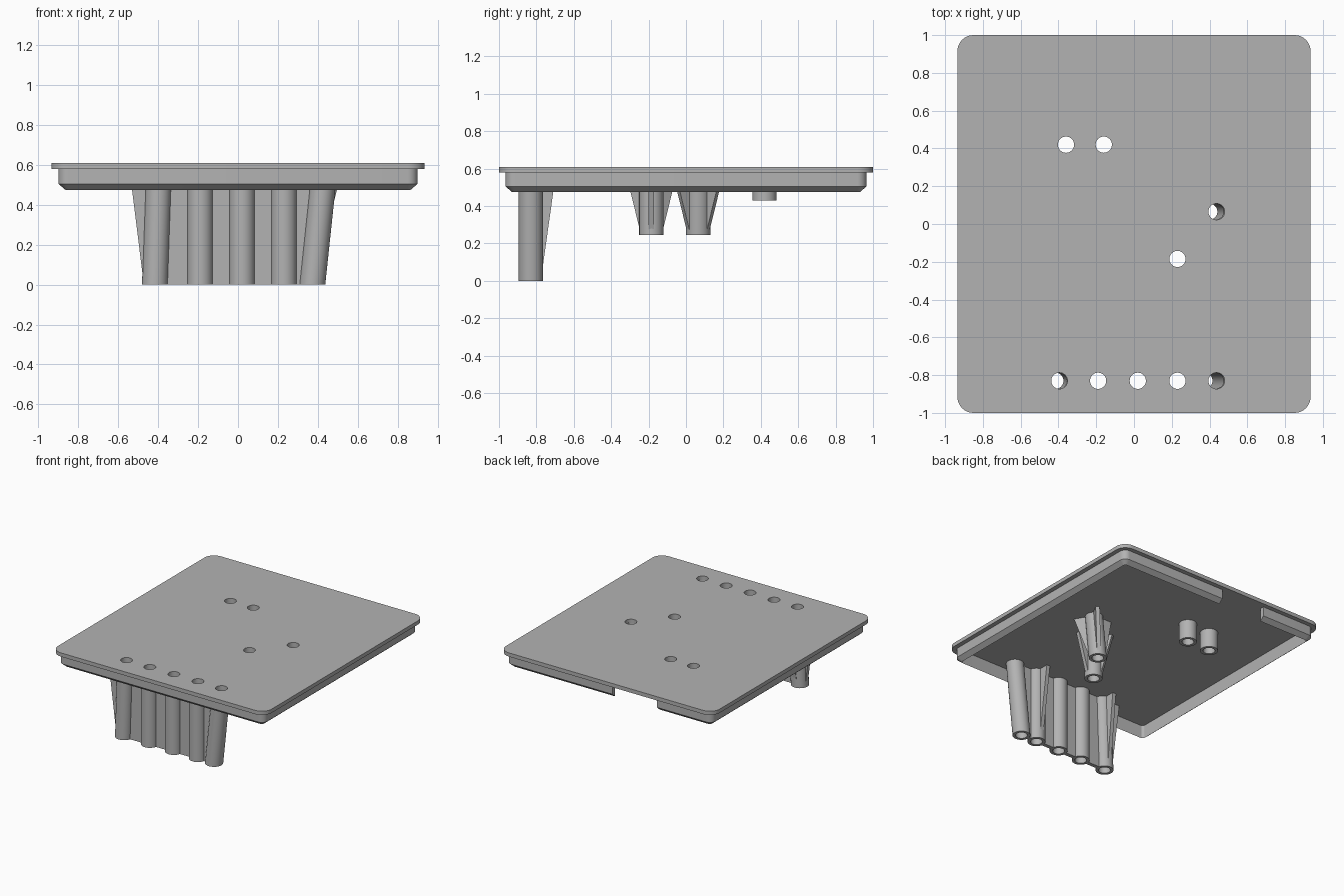
import bpy, bmesh, math
from mathutils import Vector

if "Cube" in bpy.data.objects:
    bpy.data.objects.remove(bpy.data.objects["Cube"])

FLOOR, TOP = 0.58, 0.61
R_OUT, R_IN = 0.065, 0.043

grey = bpy.data.materials.new("plain grey")
grey.use_nodes = True
grey.diffuse_color = (0.45, 0.45, 0.45, 1)
grey.node_tree.nodes["Principled BSDF"].inputs["Base Color"].default_value = (0.45, 0.45, 0.45, 1)


def finish(name, bm):
    bmesh.ops.recalc_face_normals(bm, faces=bm.faces)
    me = bpy.data.meshes.new(name)
    bm.to_mesh(me)
    bm.free()
    me.materials.append(grey)
    ob = bpy.data.objects.new(name, me)
    bpy.context.collection.objects.link(ob)
    bpy.ops.object.select_all(action='DESELECT')
    ob.select_set(True)
    bpy.context.view_layer.objects.active = ob
    bpy.ops.object.shade_smooth_by_angle(angle=math.radians(30))
    return ob


def circle(x, y, r, n=32):
    return [(x + r * math.cos(2 * math.pi * i / n), y + r * math.sin(2 * math.pi * i / n)) for i in range(n)]


def rounded_rect(hx, hy, r, n=8):
    """Counter-clockwise outline starting at the back right corner."""
    pts = []
    for k, (sx, sy) in enumerate([(-1, 1), (-1, -1), (1, -1), (1, 1)]):
        for i in range(n + 1):
            a = math.pi / 2 * (k + 1 + i / n)
            pts.append((sx * (hx - r) + r * math.cos(a), sy * (hy - r) + r * math.sin(a)))
    return pts


def skin(name, loops, close_path, close_profile=False):
    """Join matching loops of 3D points with quads."""
    bm = bmesh.new()
    rows = [[bm.verts.new(p) for p in loop] for loop in loops]
    n = len(rows[0])
    pairs = list(zip(rows, rows[1:])) + ([(rows[-1], rows[0])] if close_profile else [])
    for a, b in pairs:
        for i in range(n if close_path else n - 1):
            j = (i + 1) % n
            bm.faces.new((a[i], a[j], b[j], b[i]))
    if not close_path:
        for end in (0, -1):
            bm.faces.new([row[end] for row in rows])
    return finish(name, bm)


# Posts: name, x and y at the top face, lean in x per unit height, foot height
posts = {
    "front_post_1": (-0.395, -0.83, 0.035, 0),
    "front_post_2": (-0.19, -0.83, 0, 0),
    "front_post_3": (0.02, -0.83, 0, 0),
    "front_post_4": (0.23, -0.83, 0, 0),
    "front_post_5": (0.437, -0.83, 0.106, 0),
    "middle_post": (0.23, -0.185, 0, 0.245),
    "side_post": (0.437, 0.065, 0.106, 0.245),
    "back_stub_right": (-0.36, 0.42, 0, 0.43),
    "back_stub_left": (-0.16, 0.42, 0, 0.43),
}


def axis(name, z):
    x, y, lean, _ = posts[name]
    return Vector((x - lean * (TOP - z), y, z))


# Cover plate: rounded outline with round holes
curve = bpy.data.curves.new("plate_outline", 'CURVE')
curve.dimensions = '2D'
curve.fill_mode = 'BOTH'
curve.extrude = (TOP - FLOOR) / 2
for outline in [rounded_rect(0.935, 1.0, 0.085)] + [circle(p[0], p[1], R_IN) for p in posts.values()]:
    spline = curve.splines.new('POLY')
    spline.points.add(len(outline) - 1)
    for point, (x, y) in zip(spline.points, outline):
        point.co = (x, y, 0, 1)
    spline.use_cyclic_u = True
helper = bpy.data.objects.new("plate_outline", curve)
bpy.context.collection.objects.link(helper)
bpy.context.view_layer.update()
flat = helper.evaluated_get(bpy.context.evaluated_depsgraph_get()).to_mesh()
bm = bmesh.new()
bm.from_mesh(flat)
bmesh.ops.translate(bm, verts=bm.verts, vec=(0, 0, (TOP + FLOOR) / 2))
bmesh.ops.remove_doubles(bm, verts=bm.verts, dist=0.0001)
bpy.data.objects.remove(helper)
finish("cover_plate", bm)

# Rim wall: chamfered to a thin lower edge, open at a notch in the back
loops = []
for hx, hy, r, z in [(0.90, 0.965, 0.05, FLOOR), (0.90, 0.965, 0.05, 0.505),
                     (0.865, 0.93, 0.02, 0.475), (0.865, 0.93, 0.02, FLOOR)]:
    path = [(-0.42, hy)] + rounded_rect(hx, hy, r) + [(-0.03, hy)]
    loops.append([(x, y, z) for x, y in path])
skin("rim_wall", loops, close_path=False, close_profile=True)

# Hollow posts
for name, (_, _, _, foot) in posts.items():
    loops = []
    for r, z in [(R_OUT, FLOOR), (R_OUT, foot), (R_IN, foot), (R_IN, FLOOR)]:
        c = axis(name, z)
        loops.append([(x, y, z) for x, y in circle(c.x, c.y, r)])
    skin(name, loops, close_path=True)


def panel(name, corners, thick=0.03):
    """Upright four-cornered sheet, thickened to both sides."""
    side = (corners[1] - corners[0]).cross(Vector((0, 0, 1))).normalized() * thick / 2
    bm = bmesh.new()
    a = [bm.verts.new(p + side) for p in corners]
    b = [bm.verts.new(p - side) for p in corners]
    bm.faces.new(a)
    bm.faces.new(b)
    for i in range(4):
        j = (i + 1) % 4
        bm.faces.new((a[i], a[j], b[j], b[i]))
    finish(name, bm)


def rib(post, degrees, reach, low):
    d = Vector((math.cos(math.radians(degrees)), math.sin(math.radians(degrees)), 0))
    up, down = axis(post, FLOOR), axis(post, low)
    panel(f"{post}_rib_{degrees}", [up + d * 0.05, up + d * reach, down + d * 0.062, down + d * 0.05])


# Webs between the front posts
gap = Vector((0.05, 0, 0))
for i in range(1, 5):
    a, b = f"front_post_{i}", f"front_post_{i + 1}"
    panel(f"front_web_{i}", [axis(a, FLOOR) + gap, axis(b, FLOOR) - gap, axis(b, 0) - gap, axis(a, 0) + gap])

# Tapered stiffening ribs
rib("front_post_1", 180, 0.148, 0.04)
for post in ("front_post_1", "front_post_4"):
    rib(post, 90, 0.135, 0.06)
for post, start in (("middle_post", 0), ("side_post", 60)):
    for k in range(3):
        rib(post, start + 120 * k, 0.15, 0.27)
